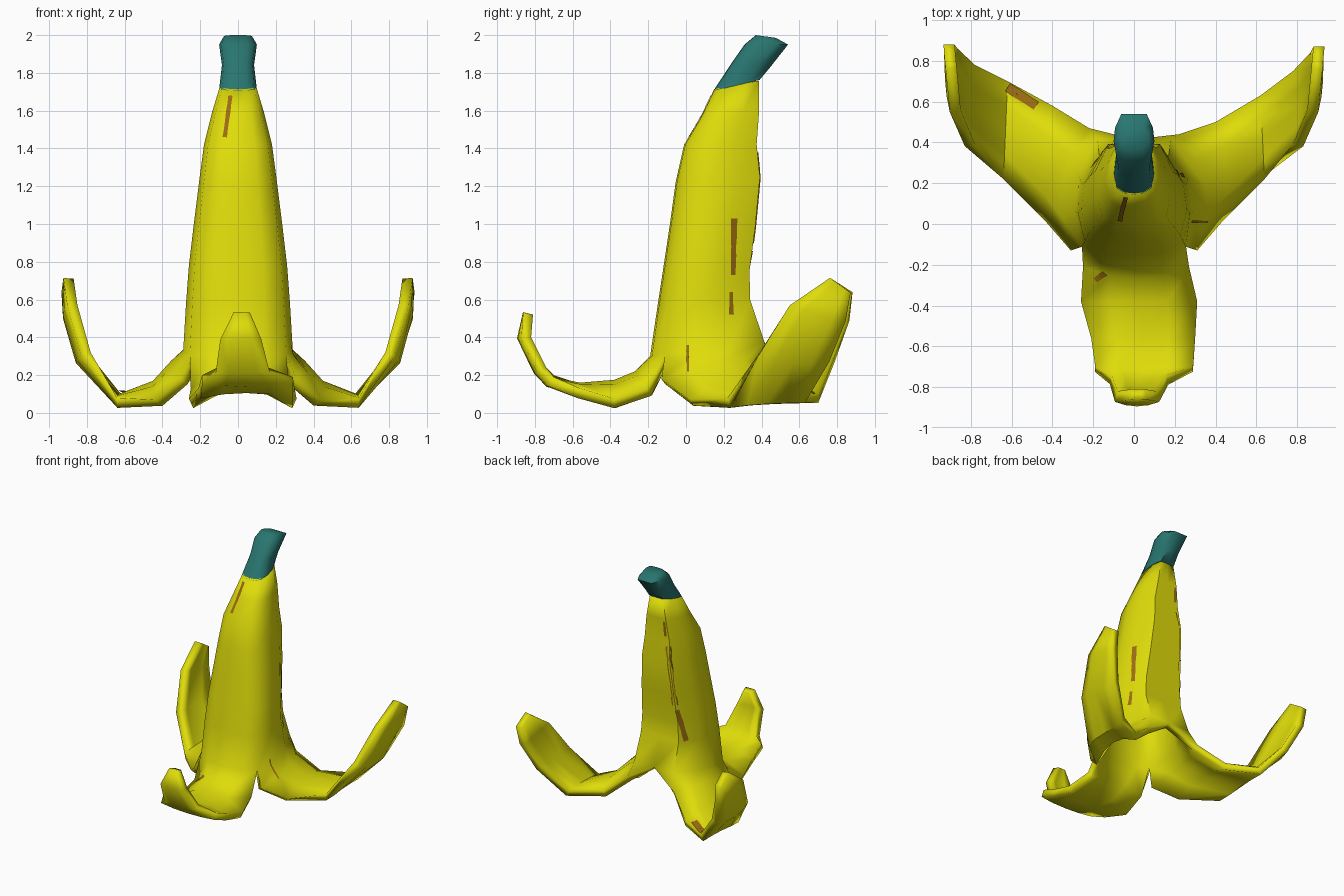
import bpy, bmesh, math, random
from mathutils import Vector
from mathutils.bvhtree import BVHTree

if "Cube" in bpy.data.objects:
    bpy.data.objects.remove(bpy.data.objects["Cube"])

random.seed(4)


def material(name, col):
    m = bpy.data.materials.new(name)
    m.diffuse_color = (*col, 1)
    m.use_nodes = True
    m.node_tree.nodes["Principled BSDF"].inputs["Base Color"].default_value = m.diffuse_color
    return m


yellow = material("peel yellow", (0.74, 0.72, 0.003))
teal = material("stem teal", (0.022, 0.18, 0.162))
brown = material("bruise brown", (0.33, 0.15, 0.006))

# Cross-section of the peel: (side, front-to-back), right half from front to back
HALF = [(0, -1), (.5, -.97), (.88, -.75), (1, -.2), (.93, .35), (.62, .92), (0, .92)]
SECTION = HALF + [(-x, y) for x, y in HALF[5:0:-1]]


def ring(bm, yf, zf, yb, zb, w):
    """Slanted ring through a front point and a back point."""
    out = []
    for sx, sy in SECTION:
        t = (sy + 1) / 2
        out.append(bm.verts.new((sx * w, yf + (yb - yf) * t, zf + (zb - zf) * t)))
    return out


def loft(bm, rings):
    for up, lo in zip(rings, rings[1:]):
        for i in range(12):
            j = (i + 1) % 12
            bm.faces.new((lo[i], lo[j], up[j], up[i]))


def petal(bm, start, rows):
    """Continue a run of ring points outward through rows of (edge, edge, bow)."""
    up = start
    for a, b, bow in rows:
        a, b, bow = Vector(a), Vector(b), Vector(bow)
        lo = []
        for k in range(5):
            t = k / 4
            lo.append(bm.verts.new(a.lerp(b, t) + bow * (4 * t * (1 - t))))
        for k in range(4):
            bm.faces.new((lo[k], lo[k + 1], up[k + 1], up[k]))
        up = lo


def finish(bm, name, mat, angle=50):
    me = bpy.data.meshes.new(name)
    bm.to_mesh(me)
    ob = bpy.data.objects.new(name, me)
    bpy.context.collection.objects.link(ob)
    me.materials.append(mat)
    bpy.ops.object.select_all(action='DESELECT')
    ob.select_set(True)
    bpy.context.view_layer.objects.active = ob
    bpy.ops.object.shade_smooth_by_angle(angle=math.radians(angle))
    return ob


# Peel body
bm = bmesh.new()
rings = [ring(bm, *r) for r in [
    (.15, 1.715, .395, 1.76, .095),
    (.08, 1.57, .40, 1.60, .14),
    (-.01, 1.42, .39, 1.42, .18),
    (-.055, 1.22, .41, 1.25, .205),
    (-.085, 1.00, .385, .98, .235),
    (-.115, .80, .355, .75, .26),
    (-.15, .57, .36, .60, .275),
    (-.19, .30, .44, .38, .29)]]
loft(bm, rings)
last = rings[-1]

# Front petal, folding out and curling up
petal(bm, [last[i] for i in (10, 11, 0, 1, 2)], [
    ((-.25, -.21, .13), (.27, -.21, .13), (0, -.06, .09)),
    ((-.26, -.38, .075), (.31, -.38, .075), (0, 0, .10)),
    ((-.21, -.56, .13), (.30, -.56, .13), (0, 0, .03)),
    ((-.19, -.70, .20), (.29, -.70, .19), (0, -.01, -.01)),
    ((-.11, -.74, .24), (.16, -.74, .24), (0, -.02, 0)),
    ((-.08, -.82, .40), (.11, -.82, .40), (0, -.02, 0)),
    ((-.01, -.81, .52), (.05, -.81, .52), (0, 0, 0))])

# Back side petals: the left one mirrors the right and is a little broader
side = [
    ((.31, -.13, .18), (.22, .44, .25), (.09, .02, .06)),
    ((.44, .02, .07), (.40, .50, .11), (.03, 0, .08)),
    ((.64, .22, .08), (.62, .63, .10), (0, 0, .01)),
    ((.78, .39, .32), (.78, .75, .30), (.03, 0, -.02)),
    ((.85, .56, .57), (.865, .84, .50), (.015, 0, -.01)),
    ((.87, .77, .71), (.88, .87, .64), (0, 0, 0))]


def flip(v, dy=0):
    return (-v[0], v[1] + dy, v[2])


petal(bm, last[2:7], side)
grow = (.03, .08, .07, .03, .02, .01)
petal(bm, last[6:11], [(flip(b, g), flip(a), flip(c))
                       for (a, b, c), g in zip(side, grow)])
bm.normal_update()
tree = BVHTree.FromBMesh(bm)
peel = finish(bm, "peel", yellow)
solid = peel.modifiers.new("thickness", 'SOLIDIFY')
solid.thickness = .055
solid.offset = -1

# Stem, bent toward the back
bm = bmesh.new()
stem = [ring(bm, *r) for r in [
    (.37, 2.0, .48, 1.985, .075),
    (.31, 1.95, .55, 1.95, .10),
    (.24, 1.85, .455, 1.83, .085),
    (.145, 1.705, .40, 1.765, .098)]]
loft(bm, stem)
bm.faces.new(stem[0])
bm.faces.new(stem[-1][::-1])
finish(bm, "stem", teal, 60)

# Bruise streaks: thin plates laid on the skin
bm = bmesh.new()


def streak(start, end, out, width):
    """Plates on the skin below the line start-end, projected against 'out'."""
    start, end, out = Vector(start), Vector(end), Vector(out).normalized()
    across = (start - end).cross(out).normalized()
    n = max(2, round((end - start).length / .05))
    prev = None
    for i in range(n + 1):
        w = width * random.uniform(.7, 1.1) / 2
        pair = []
        for s in (w, -w):
            p = start.lerp(end, i / n) + across * s
            hit = tree.ray_cast(p + out * .25, -out)[0]
            if hit:
                pair.append(bm.verts.new(hit + out * .005))
        if len(pair) < 2:
            prev = None
            continue
        if prev:
            bm.faces.new((prev[0], pair[0], pair[1], prev[1]))
        prev = pair


R, BL = (1, 0, 0), (-.42, .9, 0)
streak((-.04, .05, 1.68), (-.07, 0, 1.46), (0, -1, 0), .028)
streak((.22, .255, 1.03), (.22, .25, .73), R, .032)
streak((.25, .24, .64), (.25, .24, .52), R, .025)
streak((.28, .01, .36), (.28, .01, .22), R, .012)
streak((-.06, .36, 1.58), (-.07, .36, 1.46), BL, .022)
streak((-.09, .35, 1.38), (-.14, .34, .90), BL, .042)
streak((-.15, .32, .86), (-.21, .30, .60), BL, .032)
streak((-.48, .58, .12), (-.62, .67, .12), (0, 0, 1), .05)
streak((-.19, -.30, .2), (-.14, -.24, .2), (0, -.5, 1), .03)
bm.normal_update()
finish(bm, "bruise_streaks", brown)
